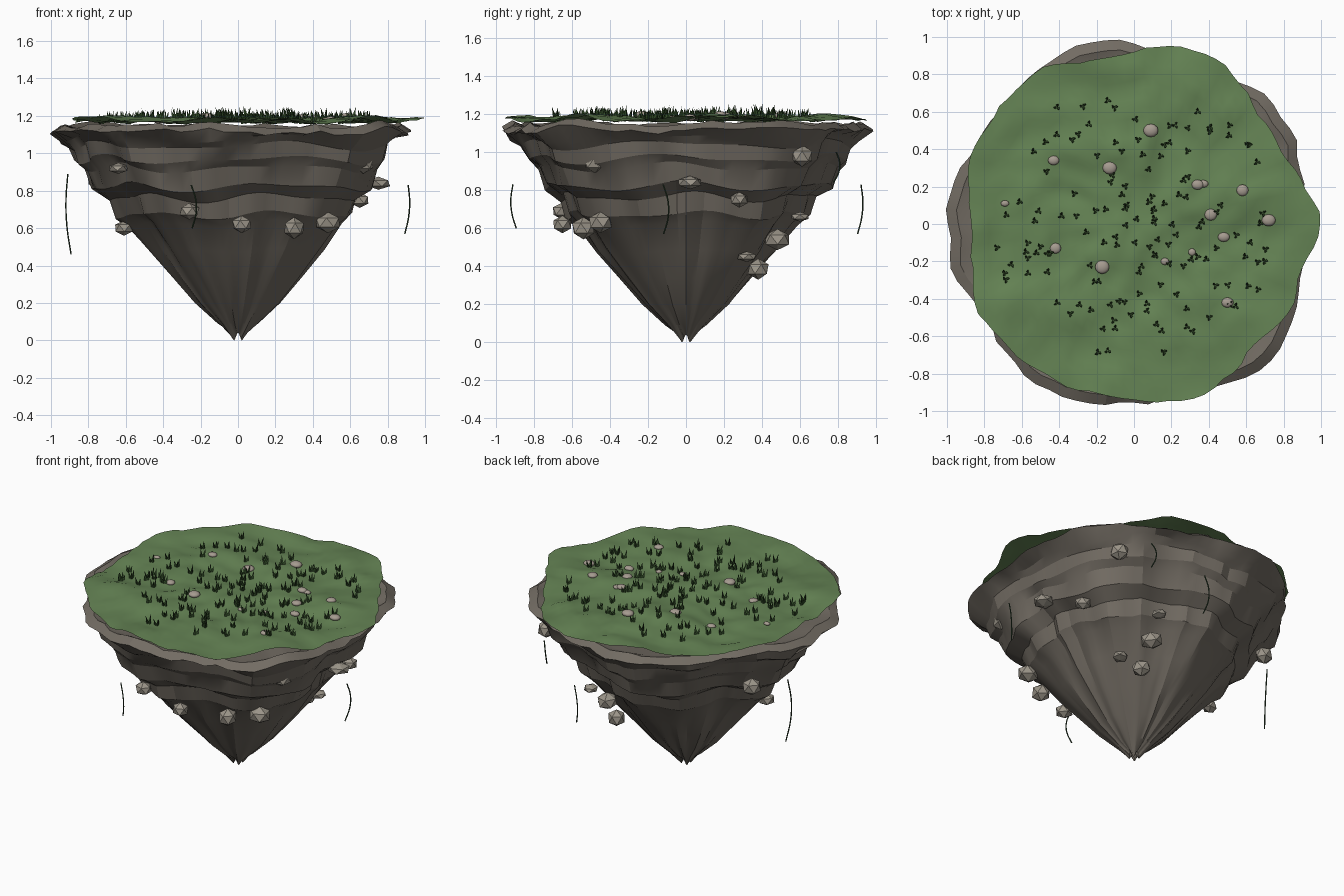
import bpy, bmesh, random
from math import sin, cos, pi, tau, radians
from mathutils import Vector, Matrix, noise

if "Cube" in bpy.data.objects:
    bpy.data.objects.remove(bpy.data.objects["Cube"])

random.seed(4)


def material(name, rgb):
    m = bpy.data.materials.new(name)
    m.diffuse_color = (*rgb, 1)
    m.use_nodes = True
    m.node_tree.nodes["Principled BSDF"].inputs["Base Color"].default_value = m.diffuse_color
    return m


ROCK = material("rock", (0.17, 0.15, 0.125))
STONE = material("stone", (0.33, 0.3, 0.25))
PEBBLE = material("pebble", (0.38, 0.33, 0.28))
GRASS = material("grass", (0.13, 0.23, 0.09))
BLADE = material("blade", (0.03, 0.07, 0.02))
VINE = material("vine", (0.03, 0.06, 0.03))


def finish(bm, name, mat, smooth=None):
    me = bpy.data.meshes.new(name)
    bm.to_mesh(me)
    bm.free()
    me.materials.append(mat)
    ob = bpy.data.objects.new(name, me)
    bpy.context.collection.objects.link(ob)
    if smooth:
        bpy.ops.object.select_all(action='DESELECT')
        ob.select_set(True)
        bpy.context.view_layer.objects.active = ob
        bpy.ops.object.shade_smooth_by_angle(angle=radians(smooth))
    return ob


def around(vals, a):
    """Smooth cyclic lookup of evenly spaced radii by angle."""
    f = (a % tau) / tau * len(vals)
    i = int(f)
    t = f - i
    p = [vals[(i + k) % len(vals)] for k in (-1, 0, 1, 2)]
    return p[1] + 0.5 * t * (p[2] - p[0] + t * (2 * p[0] - 5 * p[1] + 4 * p[2] - p[3]
                                                + t * (3 * (p[1] - p[2]) + p[3] - p[0])))


def skin(bm, rings):
    for lo, hi in zip(rings, rings[1:]):
        n = len(lo)
        for i in range(n):
            bm.faces.new((lo[i], lo[(i + 1) % n], hi[(i + 1) % n], hi[i]))


# outlines every 15 degrees, starting at +x
ROCK_R = [.92, .92, .97, .98, .93, .93, .96, 1.0, .96, .95, .94, .98,
          .99, .985, .93, .97, .995, .99, .95, .94, .98, 1.03, .98, .93]
GRASS_R = [.995, .92, .88, .90, .97, .98, .92, .90, .96, .95, .94, .92,
           .87, .90, .95, .94, .93, .93, .94, .98, .97, .91, .96, .93]

# rock body: stepped inverted cone, wavy ledges, fluted towards the tip
PROFILE = [(.03, .0), (.105, .09), (.22, .2), (.34, .34), (.46, .48), (.565, .62), (.625, .67),
           (.655, .765), (.745, .82), (.785, .92), (.835, .965), (.865, 1.04), (.91, 1.075),
           (.975, 1.115), (.92, 1.15), (.84, 1.125)]
N = 80
bm = bmesh.new()
rings = []
for n, (r, z) in enumerate(PROFILE):
    ring = []
    rim = n > len(PROFILE) - 4
    for i in range(N):
        a = tau * i / N
        ca, sa = cos(a), sin(a)
        w = min(1, z)
        k = 1 + (around(ROCK_R, a) / .97 - 1) * w
        if rim:
            k += .03 * noise.noise((6 * ca, 6 * sa, 8))
        else:
            k += .07 * noise.noise((2.4 * ca, 2.4 * sa, z * 1.2))
            k += .05 * noise.noise((6 * ca, 6 * sa, z * 3 + 4))
        k += .035 * (1 - w) * (1 - 2 * abs(sin(a * 9 + noise.noise((2 * ca, 2 * sa, 1)))))
        dz = (.02 * sin(5 * a + 2 * z) + .012 * sin(8 * a + n)) * max(0, min(1, z * 2 - .5))
        if z == 0:
            dz = .02 + .02 * cos(4 * a)
        if rim:
            dz = .04 * noise.noise((3 * ca, 3 * sa, 6)) + .02 * noise.noise((8 * ca, 8 * sa, n))
            if n == len(PROFILE) - 1:
                dz = 0
        ring.append(bm.verts.new((r * k * ca, r * k * sa, z + dz)))
    rings.append(ring)
skin(bm, rings)
for ring, z, flip in ((rings[0], .05, 1), (rings[-1], 1.125, 0)):
    c = bm.verts.new((0, 0, z))
    for i in range(N):
        e = [ring[i], ring[(i + 1) % N], c]
        bm.faces.new(e[::-1] if flip else e)
finish(bm, "rock_body", ROCK, 22)


# grass sheet with ripples and an uneven edge
def ground(x, y):
    z = 1.178 + .03 * noise.noise((x * 3.5, y * 3.5, 2)) + .02 * noise.noise((x * 9, y * 9, 5))
    return max(z, 1.155)


bm = bmesh.new()
rings = []
M = 96
for j in range(1, 19):
    t = j / 18
    ring = []
    for i in range(M):
        a = tau * i / M
        edge = around(GRASS_R, a) + .025 * noise.noise((7 * cos(a), 7 * sin(a), 3))
        r = t * (edge * t + .93 * (1 - t))
        x, y = r * cos(a), r * sin(a)
        z = ground(x, y) + .012 * sin(7 * a) * t ** 6
        if t > .85:  # rest on the rock rim
            z = max(z, 1.162 + .04 * noise.noise((3 * cos(a), 3 * sin(a), 6)))
        ring.append(bm.verts.new((x, y, z)))
    rings.append(ring)
skin(bm, rings)
c = bm.verts.new((0, 0, ground(0, 0)))
for i in range(M):
    bm.faces.new((c, rings[0][i], rings[0][(i + 1) % M]))
bmesh.ops.recalc_face_normals(bm, faces=bm.faces)
if sum(f.normal.z for f in bm.faces) < 0:
    bmesh.ops.reverse_faces(bm, faces=bm.faces)
finish(bm, "grass_top", GRASS, 30)

# faceted stones stuck in the sides: x, y, z, size
STONES = [(-.64, -.49, .92, .06), (-.26, -.65, .69, .057), (-.61, 0, .60, .052),
          (.02, -.65, .62, .055), (.30, -.54, .60, .062), (.48, -.45, .63, .07),
          (.67, -.48, .94, .06), (.75, .02, .84, .07), (.65, .28, .75, .052),
          (.63, .61, .98, .06), (.30, .60, .66, .05), (.26, .48, .54, .07),
          (.38, .32, .45, .055), (.26, .38, .385, .06), (-.75, .36, .86, .06)]
for n, (x, y, z, s) in enumerate(STONES):
    bm = bmesh.new()
    bmesh.ops.create_icosphere(bm, subdivisions=1, radius=s)
    flat = .5 if n in (0, 7, 10, 12) else random.uniform(.75, 1)
    bm.transform(Matrix.Translation((x, y, z)) @ Matrix.Rotation(random.uniform(0, tau), 4, 'Z')
                 @ Matrix.Diagonal((1.05, .95, flat, 1)))
    finish(bm, f"side_stone_{n + 1}", STONE)

# smooth pebbles on the grass: x, y, radius
PEBBLES = [(.09, .5, .04), (-.13, .3, .038), (-.43, .34, .03), (-.69, .11, .022), (.34, .21, .032),
           (.37, .215, .028), (.58, .18, .032), (.41, .05, .033), (.72, .02, .037), (.48, -.07, .032),
           (.31, -.15, .02), (.165, -.2, .022), (-.17, -.23, .038), (-.42, -.13, .03), (.5, -.42, .032)]
for n, (x, y, s) in enumerate(PEBBLES):
    bm = bmesh.new()
    bmesh.ops.create_uvsphere(bm, u_segments=12, v_segments=8, radius=s)
    bm.transform(Matrix.Translation((x, y, ground(x, y) + .005))
                 @ Matrix.Diagonal((1, random.uniform(.7, 1), .5, 1)))
    finish(bm, f"pebble_{n + 1}", PEBBLE, 60)

# grass tufts: three leaning blades each
bm = bmesh.new()
for _ in range(140):
    a, r = random.uniform(0, tau), .75 * random.random() ** .62
    x, y = r * cos(a), r * sin(a)
    turn = random.uniform(0, tau)
    for k in range(3):
        h = random.uniform(.04, .06)
        b = turn + k * tau / 3
        m = (Matrix.Translation((x + .008 * cos(b), y + .008 * sin(b), ground(x, y) - .003))
             @ Matrix.Rotation(b, 4, 'Z') @ Matrix.Rotation(.25, 4, 'Y')
             @ Matrix.Translation((0, 0, h / 2)))
        bmesh.ops.create_cone(bm, segments=3, radius1=.01, radius2=0, depth=h, matrix=m)
finish(bm, "grass_tufts", BLADE)

# hanging vines: x, y, top z, bottom z
for n, (x, y, top, low) in enumerate([(-.91, .2, .89, .46), (.91, -.12, .83, .57),
                                      (-.25, -.91, .83, .60), (.2, .92, .83, .57),
                                      (.52, .79, 1.0, .84)]):
    cu = bpy.data.curves.new(f"vine_{n + 1}", 'CURVE')
    cu.dimensions = '3D'
    cu.bevel_depth = .004
    cu.bevel_resolution = 1
    cu.resolution_u = 4
    sp = cu.splines.new('BEZIER')
    sp.bezier_points.add(3)
    d = Vector((x, y, 0)).normalized()
    side = Vector((-d.y, d.x, 0))
    for i, p in enumerate(sp.bezier_points):
        t = i / 3
        p.co = (Vector((x, y, top + (low - top) * t)) + d * (.012 * sin(pi * t) - .018 * t)
                + side * .03 * sin(pi * t))
        p.handle_left_type = p.handle_right_type = 'AUTO'
    cu.materials.append(VINE)
    bpy.context.collection.objects.link(bpy.data.objects.new(f"vine_{n + 1}", cu))
